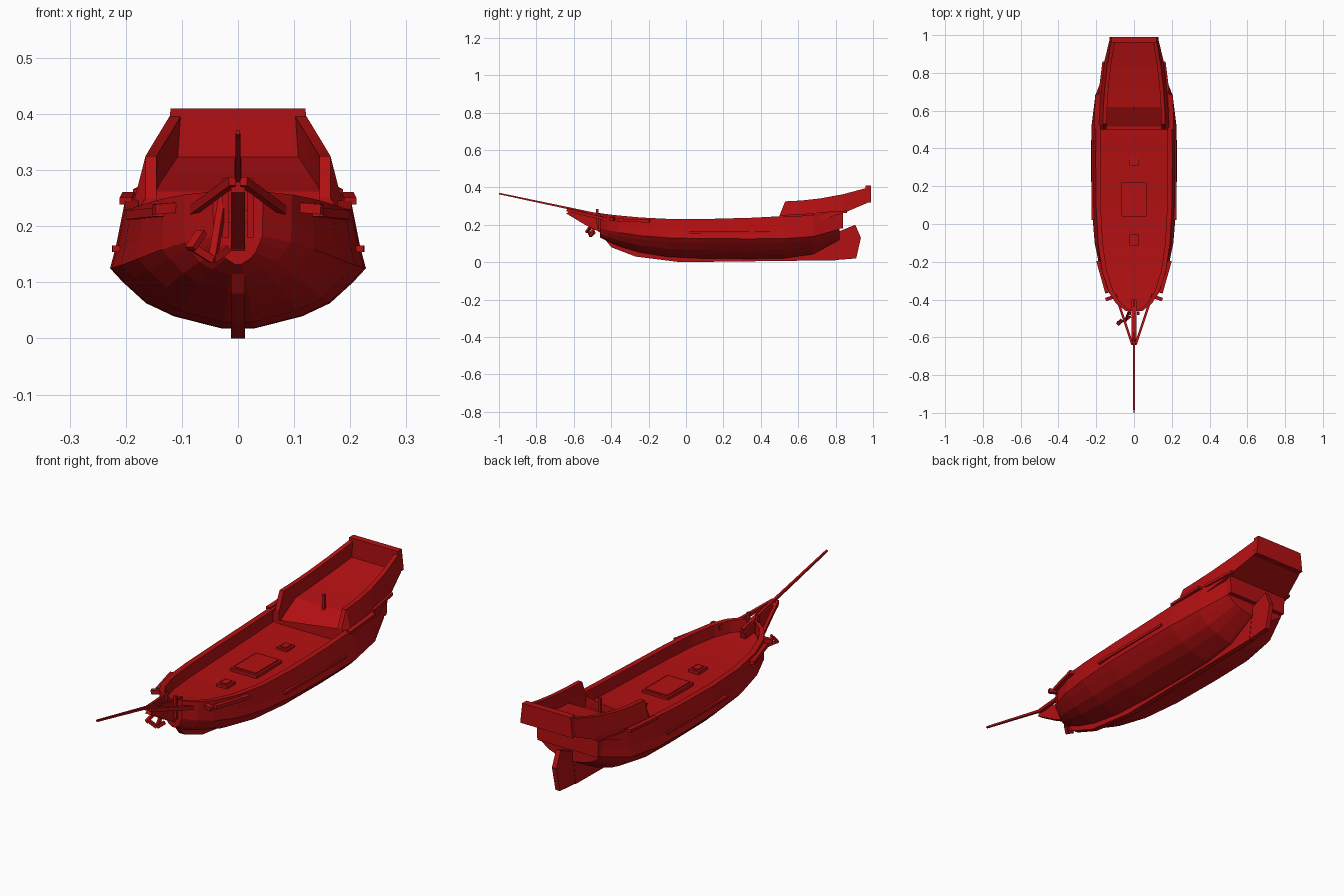
import bpy, bmesh
from mathutils import Vector

cube = bpy.data.objects.get("Cube")
if cube:
    bpy.data.objects.remove(cube, do_unlink=True)

red = bpy.data.materials.new("ship red")
red.use_nodes = True
red.diffuse_color = (.45, .005, .006, 1)
red.node_tree.nodes["Principled BSDF"].inputs["Base Color"].default_value = red.diffuse_color


def loft(name, rings):
    """Skin closed rings of equal length and cap both ends."""
    bm = bmesh.new()
    loops = [[bm.verts.new(point) for point in ring] for ring in rings]
    for near, far in zip(loops, loops[1:]):
        for i in range(len(near)):
            bm.faces.new((near[i - 1], near[i], far[i], far[i - 1]))
    bm.faces.new(loops[0])
    bm.faces.new(loops[-1])
    bmesh.ops.recalc_face_normals(bm, faces=bm.faces)
    mesh = bpy.data.meshes.new(name)
    bm.to_mesh(mesh)
    bm.free()
    mesh.materials.append(red)
    obj = bpy.data.objects.new(name, mesh)
    bpy.context.collection.objects.link(obj)


def symmetric(y, half):
    """Closed ring from a half section of (x, z) points."""
    return [(x, y, z) for x, z in half] + [(-x, y, z) for x, z in reversed(half)]


def plate(name, outline, thickness):
    """Side profile of (y, z) points with thickness across x."""
    loft(name, [[(x, y, z) for y, z in outline] for x in (-thickness / 2, thickness / 2)])


def beam(name, start, end, width, height, taper=1):
    """Rectangular bar between two points."""
    start, end = Vector(start), Vector(end)
    along = (end - start).normalized()
    side = along.cross(Vector((0, 0, 1))).normalized() * width / 2
    up = side.cross(along).normalized() * height / 2
    loft(name, [[p + (side + up) * s, p + (side - up) * s, p - (side + up) * s, p - (side - up) * s]
                for p, s in ((start, 1), (end, taper))])


def beam_pair(name, start, end, width, height):
    """Bar on the left with its mirror on the right."""
    for label, sign in (("left", 1), ("right", -1)):
        mirror = Vector((sign, 1, 1))
        beam(f"{label}_{name}", mirror * Vector(start), mirror * Vector(end), width, height)


def box(name, y, bottom, width, depth, top):
    """Upright box on the centre line."""
    x, d = width / 2, depth / 2
    loft(name, [[(x, y - d, z), (x, y + d, z), (-x, y + d, z), (-x, y - d, z)] for z in (bottom, top)])


MIDSHIP = .35
BULWARK = .025
BILGE = ((.13, 0), (.5, .2), (.72, .42), (.9, .77), (1, 1))


def hull_section(y):
    """Hull ring: curved bottom, chine, inward sloping side, bulwark and deck."""
    aft = y > MIDSHIP
    reach = abs(y - MIDSHIP) / (.57 if aft else .82)
    lift = (.22 if aft else .12) * reach ** 4
    keel = .018 + lift
    chine = .125 + lift / 2
    beam_half = .228 * (1 - reach ** 3) ** .5
    rail_half = beam_half * (.89 + .15 * reach ** 3)
    rail = .23 + (.06 if y > 0 else .15) * y * y
    half = [(beam_half * u, keel + (chine - keel) * v) for u, v in BILGE]
    half.append((beam_half * .6 + rail_half * .4, chine + (rail - chine) / 3))
    inner = max(rail_half - BULWARK, .01)
    half += [(rail_half, rail), (inner, rail), (inner, rail - .055)]
    return symmetric(y, half)


def stern_section(y):
    """Raised stern ring: leaning sides, bulwark and rising quarterdeck."""
    run = y - .5
    bend = run * run
    top = min(.325 + .33 * bend, .25 + 2.5 * run)
    deck = min(.26 + .3 * bend, .19 + .6 * run)
    wide, narrow = .197 - .3 * bend, .165 - .2 * bend
    return symmetric(y, [(wide, .2 + .53 * bend), (narrow, top),
                         (narrow - .02, top), (narrow - .015, deck)])


loft("hull", [hull_section(y) for y in (-.46, -.42, -.36, -.25, -.1, .1, MIDSHIP, .52, .68, .82)])
loft("quarterdeck", [stern_section(y) for y in (.5, .53, .62, .72, .84, .97)])

# Stern walls
loft("stern_panel", [symmetric(y, [(.13, .32), (.12, .41)]) for y in (.96, .99)])
loft("transom", [symmetric(y, [(.15, .18), (.155, .275)]) for y in (.81, .84)])
box("deck_post", .61, .25, .012, .012, .32)

# Keel, rudder and beak on the centre line
plate("keel", [(-.47, .17), (-.4, .08), (-.27, .03), (-.03, 0), (.8, .01),
               (.82, .15), (.5, .05), (-.1, .05), (-.3, .1), (-.42, .2)], .025)
plate("rudder", [(.78, .01), (.91, .02), (.935, .13), (.905, .2), (.82, .165)], .022)
plate("beak", [(-.47, .165), (-.42, .13), (-.4, .23), (-.47, .26),
               (-.61, .28), (-.64, .26), (-.54, .2)], .025)

# Bowsprit and bow rails
beam("bowsprit", (0, -.4, .24), (0, -1, .367), .013, .013, taper=.6)
beam_pair("head_rail", (.085, -.41, .225), (.01, -.635, .28), .013, .016)
beam_pair("bow_post", (.022, -.47, .18), (.022, -.475, .285), .012, .012)
beam_pair("cathead", (.09, -.38, .235), (.15, -.4, .23), .018, .018)

# Anchor slung on the right of the bow
CROWN = (-.045, -.51, .14)
beam("anchor_shank", (-.025, -.46, .26), CROWN, .013, .013)
beam("anchor_outer_arm", CROWN, (-.085, -.52, .165), .013, .013)
beam("anchor_inner_arm", CROWN, (-.02, -.49, .16), .013, .013)
beam("anchor_fluke", (-.085, -.53, .16), (-.065, -.51, .19), .02, .01)

# Side boards and wales
beam_pair("bow_channel", (.142, -.365, .225), (.19, -.195, .22), .02, .016)
beam_pair("stern_channel", (.2, .5, .245), (.195, .685, .255), .022, .012)
beam_pair("aft_channel", (.178, .7, .26), (.158, .86, .27), .018, .012)
beam_pair("wale", (.217, .02, .16), (.218, .45, .16), .014, .012)

# Deck hatches with raised covers
for name, y, width, depth in (("main", .13, .13, .18), ("fore", -.085, .05, .06), ("aft", .34, .05, .06)):
    box(name + "_hatch", y, .17, width, depth, .19)
    box(name + "_hatch_cover", y, .17, width - .02, depth - .02, .195)
